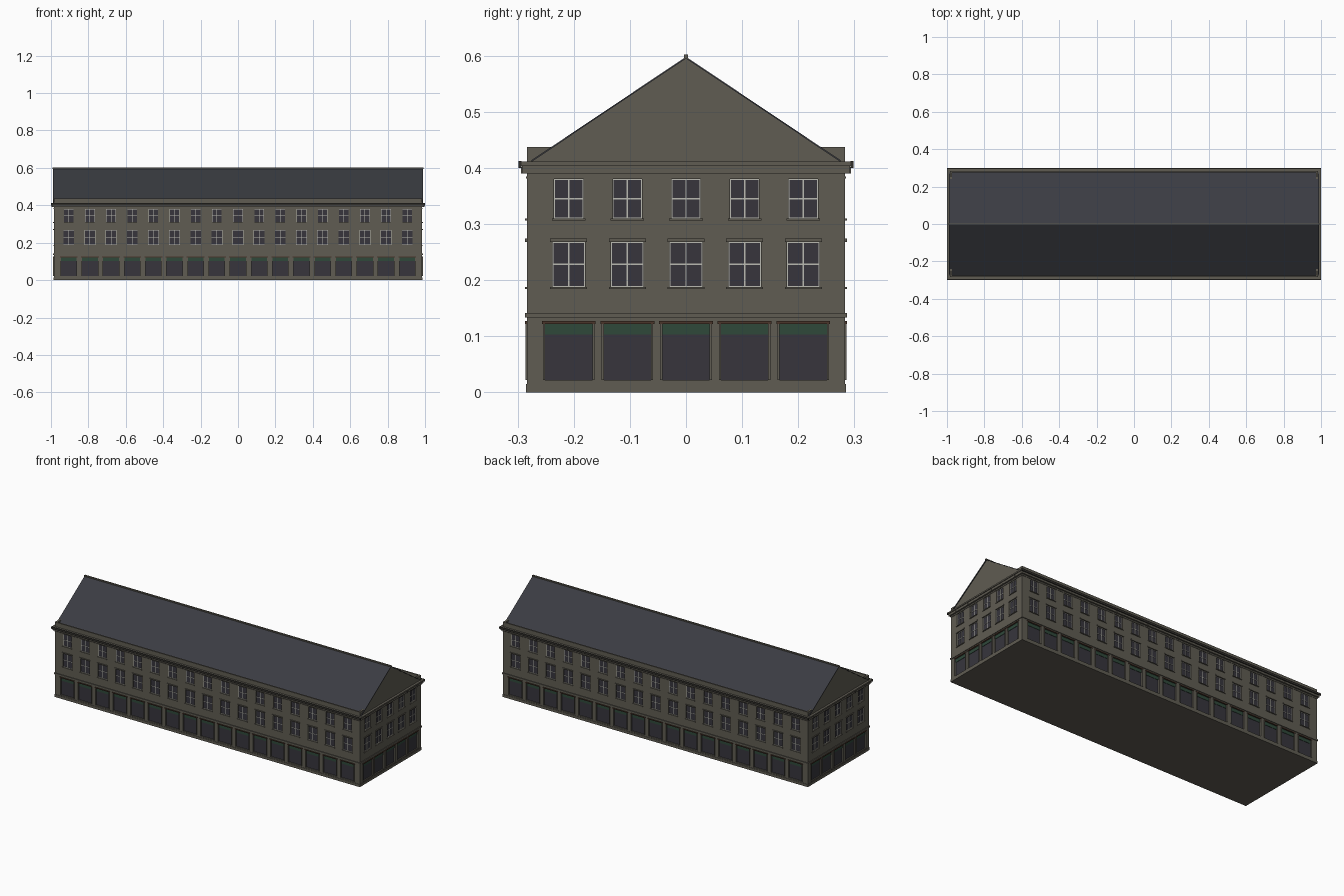
import bpy, bmesh
from mathutils import Vector

if "Cube" in bpy.data.objects:
    bpy.data.objects.remove(bpy.data.objects["Cube"])


def material(name, rgb):
    m = bpy.data.materials.new(name)
    m.use_nodes = True
    m.diffuse_color = (*rgb, 1)
    bsdf = m.node_tree.nodes["Principled BSDF"]
    bsdf.inputs["Base Color"].default_value = (*rgb, 1)
    bsdf.inputs["Roughness"].default_value = 0.9
    return m


STONE = material("grey_stone", (0.115, 0.107, 0.085))
SLATE = material("roof_slate", (0.043, 0.045, 0.054))
GLASS = material("dark_glass", (0.038, 0.036, 0.046))
GREEN = material("green_panel", (0.028, 0.065, 0.042))
BROWN = material("brown_lintel", (0.068, 0.036, 0.023))
WHITE = material("pale_frame", (0.50, 0.50, 0.45))
DARK = material("dark_gutter", (0.03, 0.028, 0.024))

HX, HY = 0.985, 0.283      # half size of the outer wall
DEPTH = 0.007              # depth of the window reveals
TOP = 0.437                # parapet height


class Part:
    """Collects boxes and prisms into one named object."""

    def __init__(self, name, mat):
        self.name, self.mat, self.bm = name, mat, bmesh.new()

    def box(self, lo, hi):
        lo, hi = Vector(lo), Vector(hi)
        size, mid = hi - lo, (lo + hi) / 2
        verts = bmesh.ops.create_cube(self.bm, size=1)["verts"]
        for v in verts:
            v.co = Vector([v.co[i] * abs(size[i]) + mid[i] for i in range(3)])

    def prism(self, profile, x0, x1):
        """Extrude a (y, z) outline along x."""
        face = self.bm.faces.new([self.bm.verts.new((x0, y, z)) for y, z in profile])
        new = bmesh.ops.extrude_face_region(self.bm, geom=[face])["geom"]
        verts = [g for g in new if isinstance(g, bmesh.types.BMVert)]
        bmesh.ops.translate(self.bm, verts=verts, vec=(x1 - x0, 0, 0))

    def ring(self, z0, z1, out):
        """Block right round the building, standing out from the wall."""
        self.box((-HX - out, -HY - out, z0), (HX + out, HY + out, z1))

    def wall_box(self, side, u0, u1, z0, z1, d0, d1):
        """Box on one wall: u runs along it, d is distance out from it."""
        axis, sign = side
        if axis == "y":
            self.box((u0, sign * (HY + d0), z0), (u1, sign * (HY + d1), z1))
        else:
            self.box((sign * (HX + d0), u0, z0), (sign * (HX + d1), u1, z1))

    def finish(self):
        bmesh.ops.recalc_face_normals(self.bm, faces=self.bm.faces)
        mesh = bpy.data.meshes.new(self.name)
        self.bm.to_mesh(mesh)
        self.bm.free()
        mesh.materials.append(self.mat)
        bpy.context.collection.objects.link(bpy.data.objects.new(self.name, mesh))


walls = Part("walls", STONE)
glass = Part("window_glass", GLASS)
frames = Part("window_frames", WHITE)
sills = Part("sills_and_lintels", STONE)
shop_trim = Part("shopfront_pilasters", STONE)
signs = Part("shop_transoms", GREEN)
heads = Part("shop_lintels", BROWN)
dentils = Part("cornice_blocks", STONE)

# Wall rows: bottom, top, opening width (0 means solid)
ROWS = [(0, 0.022, 0), (0.022, 0.122, 0.084), (0.122, 0.188, 0),
        (0.188, 0.268, 0.058), (0.268, 0.31, 0), (0.31, 0.38, 0.052),
        (0.38, 0.405, 0)]


def sash(side, u, z0, z1, w):
    """Glass pane, pale surround and glazing cross."""
    t, mid = 0.0016, (z0 + z1) / 2
    h = w / 2
    glass.wall_box(side, u - h, u + h, z0, z1, -DEPTH, -DEPTH + 0.001)
    for a, b, c, d in ((u - h, u - h + t, z0, z1), (u + h - t, u + h, z0, z1),
                       (u - h, u + h, z0, z0 + t), (u - h, u + h, z1 - t, z1),
                       (u - t * 0.8, u + t * 0.8, z0, z1),
                       (u - h, u + h, mid - t * 0.8, mid + t * 0.8)):
        frames.wall_box(side, a, b, c, d, -DEPTH, -DEPTH + 0.003)
    sills.wall_box(side, u - h - 0.004, u + h + 0.004, z0 - 0.004, z0, -0.004, 0.004)


def shopfront(side, u, z0, z1, w):
    """Display glass, green transom, brown head and slim pilasters."""
    h, split = w / 2, 0.103
    glass.wall_box(side, u - h, u + h, z0, split, -DEPTH, -DEPTH + 0.001)
    signs.wall_box(side, u - h, u + h, split, z1, -DEPTH, -DEPTH + 0.003)
    heads.wall_box(side, u - h - 0.006, u + h + 0.006, z1, z1 + 0.005, -0.003, 0.004)
    for s in (-1, 1):
        shop_trim.wall_box(side, u + s * h, u + s * (h + 0.004), z0, z1, -0.004, 0.003)


def facade(side, half, count, pitch):
    centres = [(i - (count - 1) / 2) * pitch for i in range(count)]
    for z0, z1, w in ROWS:
        if not w:
            walls.wall_box(side, -half, half, z0, z1, -DEPTH, 0)
            continue
        edges = [-half] + [e for c in centres for e in (c - w / 2, c + w / 2)] + [half]
        for a, b in zip(edges[::2], edges[1::2]):
            walls.wall_box(side, a, b, z0, z1, -DEPTH, 0)
        for c in centres:
            (shopfront if z0 < 0.1 else sash)(side, c, z0, z1, w)
            if 0.1 < z0 < 0.3:
                sills.wall_box(side, c - w / 2 - 0.004, c + w / 2 + 0.004,
                               z1, z1 + 0.006, -0.004, 0.004)
    # Small blocks under the cornice, midway between the windows
    for i in range(count + 1):
        u = (i - count / 2) * pitch * 0.9
        dentils.wall_box(side, u - 0.0015, u + 0.0015, 0.390, 0.402, 0, 0.011)


for sign in (-1, 1):
    facade(("y", sign), HX, 17, 0.1131)
    facade(("x", sign), HY, 5, 0.1045)

# Solid core behind the reveals, and parapets at the eaves
walls.box((-HX + DEPTH, -HY + DEPTH, 0), (HX - DEPTH, HY - DEPTH, 0.405))
for s in (-1, 1):
    walls.box((-HX, s * 0.275, 0.4), (HX, s * HY, TOP))
    for e in (-1, 1):
        walls.box((e * 0.973, s * 0.235, 0.4), (e * HX, s * HY, TOP))
for part in (walls, glass, frames, sills, shop_trim, signs, heads, dentils):
    part.finish()

# Plinth, string courses and cornice
bands = Part("string_courses_and_cornice", STONE)
for z0, z1, out in ((0.133, 0.141, 0.004), (0.381, 0.385, 0.002),
                    (0.390, 0.403, 0.009), (0.403, 0.411, 0.0135)):
    bands.ring(z0, z1, out)
bands.ring(0, 0.015, 0.002)
bands.finish()

# Dark gutters along both eaves
gutters = Part("eaves_gutters", DARK)
for s in (-1, 1):
    gutters.box((-1, s * (HY + 0.010), 0.400), (1, s * (HY + 0.0155), 0.412))
gutters.finish()

# Gable body, slate slopes and ridge capping
EAVE, EAVE_Z, RIDGE_Z = 0.275, 0.414, 0.598
gable = Part("gable_walls", STONE)
gable.prism([(-EAVE, 0.4), (EAVE, 0.4), (EAVE, EAVE_Z - 0.003),
             (0, RIDGE_Z - 0.003), (-EAVE, EAVE_Z - 0.003)], -HX, HX)
gable.finish()
roof = Part("slate_roof", SLATE)
for s in (-1, 1):
    roof.prism([(s * EAVE, EAVE_Z - 0.003), (0, RIDGE_Z - 0.003),
                (0, RIDGE_Z), (s * EAVE, EAVE_Z)], -0.99, 0.99)
roof.finish()
ridge = Part("ridge_capping", STONE)
ridge.box((-0.991, -0.004, 0.594), (0.991, 0.004, 0.602))
ridge.finish()
